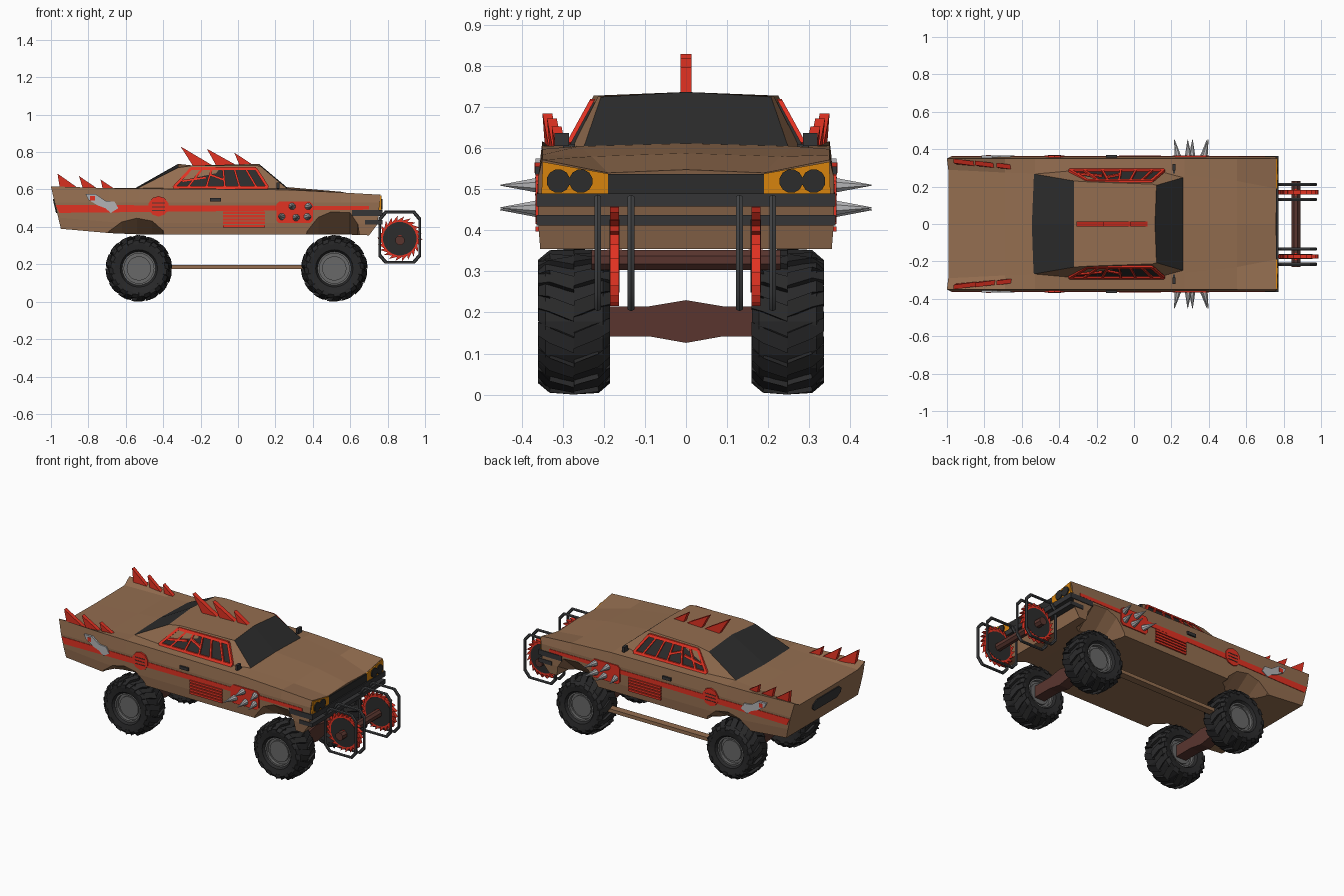
import bpy, bmesh, math
from mathutils import Vector

if "Cube" in bpy.data.objects:
    bpy.data.objects.remove(bpy.data.objects["Cube"])

def mat(name, r, g, b):
    m = bpy.data.materials.new(name)
    m.diffuse_color = (r, g, b, 1)
    m.use_nodes = True
    m.node_tree.nodes["Principled BSDF"].inputs["Base Color"].default_value = m.diffuse_color
    return m

BROWN = mat("brown_paint", .295, .155, .08)
RED = mat("red_paint", .76, .032, .016)
GLASS = mat("dark_glass", .025, .025, .025)
RUBBER = mat("rubber", .022, .022, .023)
TRIM = mat("dark_metal", .035, .035, .037)
TUBE = mat("tube_grey", .055, .057, .06)
STEEL = mat("steel", .45, .45, .46)
HUB = mat("hub_grey", .14, .14, .14)
ORANGE = mat("orange_lamp", .68, .23, .004)
MAROON = mat("maroon_chassis", .1, .036, .028)

def loft(bm, rings, wrap=False):
    """Skin a list of equal-length point rings; returns the new faces."""
    vs = [[bm.verts.new(p) for p in r] for r in rings]
    n, k, out = len(rings[0]), len(rings), []
    for i in range(k if wrap else k - 1):
        a, b = vs[i], vs[(i + 1) % k]
        out += [bm.faces.new((a[j], a[(j + 1) % n], b[(j + 1) % n], b[j])) for j in range(n)]
    if not wrap:
        out += [bm.faces.new(vs[0][::-1]), bm.faces.new(vs[-1])]
    return out

def finish(name, bm, *mats, smooth=0):
    bmesh.ops.recalc_face_normals(bm, faces=bm.faces)
    me = bpy.data.meshes.new(name)
    bm.to_mesh(me)
    bm.free()
    for m in mats:
        me.materials.append(m)
    ob = bpy.data.objects.new(name, me)
    bpy.context.collection.objects.link(ob)
    bpy.ops.object.select_all(action='DESELECT')
    bpy.context.view_layer.objects.active = ob
    ob.select_set(True)
    if smooth:
        bpy.ops.object.shade_smooth_by_angle(angle=math.radians(smooth))
    return ob

def sides(name, polys, m, y0, y1, lean=lambda x, z: 0):
    """Extrude (x, z) outlines in y on both sides of the car."""
    bm = bmesh.new()
    for s in (1, -1):
        for p in polys:
            loft(bm, [[(x, s * (y + lean(x, z)), z) for x, z in p] for y in (y0, y1)])
    return finish(name, bm, m)

def along_x(bm, pts, x0, x1):
    """Extrude a (y, z) outline along x."""
    return loft(bm, [[(x0, y, z) for y, z in pts], [(x1, y, z) for y, z in pts]])

def rect(x0, x1, z0, z1):
    return [(x0, z0), (x1, z0), (x1, z1), (x0, z1)]

def bar(x0, z0, x1, z1, w=.011):
    d = Vector((x1 - x0, z1 - z0)).normalized() * w / 2
    return [(x0 - d.y, z0 + d.x), (x0 + d.y, z0 - d.x), (x1 + d.y, z1 - d.x), (x1 - d.y, z1 + d.x)]

def disc(cx, cz, r, n):
    return [(cx + r * math.cos(t), cz + r * math.sin(t))
            for t in ((i + .5) * math.tau / n for i in range(n))]

# --- body shell: lofted stations (x by height, bottom, shoulder, crease y/z, centre z)
rear_x = lambda z: -1 + (.615 - z) * .235
front_x = lambda z: .705 + (z - .36) * .75 if z < .42 else .75 + (z - .42) * .07
stations = [(rear_x, .39, .617, .29, .585, .582), (-.69, .367, .607, .275, .598, .60),
            (-.53, .36, .605, .27, .608, .61), (.27, .36, .598, .26, .605, .612),
            (.55, .36, .584, .23, .58, .588), (front_x, .355, .572, .19, .54, .548)]
rings = []
for fx, zb, zs, yc, zc, zm in stations:
    half = [(.355, zb), (.36, zb + .06), (.36, .53), (.35, zs), (yc, zc)]
    pts = half + [(0, zm)] + [(-y, z) for y, z in half[::-1]]
    rings.append([(fx(z) if callable(fx) else fx, y, z) for y, z in pts])
bm = bmesh.new()
loft(bm, rings)
body = finish("body_shell", bm, BROWN)
# wheel arches: hollows that slope down towards the inside
bm = bmesh.new()
for p in ([(-.71, .3), (-.69, .38), (-.62, .43), (-.54, .45), (-.46, .435), (-.40, .385), (-.385, .3)],
          [(.355, .3), (.37, .38), (.43, .455), (.5, .485), (.6, .48), (.64, .42), (.66, .3)]):
    for s in (1, -1):
        loft(bm, [[(x, s * .23, .3 + (z - .3) * .35) for x, z in p], [(x, s * .365, z) for x, z in p]])
arches = finish("arch_cutter", bm, BROWN)
arches.hide_render = True
mod = body.modifiers.new("arches", 'BOOLEAN')
mod.operation, mod.object, mod.solver = 'DIFFERENCE', arches, 'EXACT'
bpy.context.view_layer.objects.active = body
bpy.ops.object.modifier_apply(modifier=mod.name)
bpy.data.objects.remove(arches)

# --- cabin: base ring to roof ring, glass on the sloping front and rear faces
def ring(pts, zc):
    h = [Vector(p) for p in pts]
    front, rear = Vector((h[-1].x - .008, 0, zc)), Vector((h[0].x, 0, zc))
    return h + [front] + [Vector((p.x, -p.y, p.z)) for p in h[::-1]] + [rear]
base = ring([(-.55, .27, .6), (-.35, .288, .598), (.165, .28, .596), (.275, .252, .594)], .607)
roof = ring([(-.32, .23, .717), (-.24, .225, .728), (.1, .213, .728), (.12, .207, .725)], .737)
bm = bmesh.new()
loft(bm, [base, roof])
bmesh.ops.recalc_face_normals(bm, faces=bm.faces)
bm.normal_update()
for f in bm.faces:
    f.material_index = int(len(f.verts) == 4 and abs(f.normal.x) > .3 and f.normal.z > .3)
finish("cabin", bm, BROWN, GLASS)

# --- caged side windows
lean = lambda x, z: .287 - (z - .6) * .55
frame = [(-.345, .61), (-.25, .712), (.095, .712), (.16, .61)]
sides("side_windows", [frame], GLASS, -.015, .003, lean)
bars = [bar(*frame[i], *frame[(i + 1) % 4], .015) for i in range(4)]
bars += [bar(-.27, .61, -.19, .712), bar(-.17, .61, -.14, .712), bar(-.15, .68, -.07, .65),
         bar(-.07, .61, -.08, .712), bar(.01, .61, -.02, .712), bar(.1, .61, .04, .712),
         bar(-.3, .645, -.17, .665)]
sides("window_cage", bars, RED, 0, .012, lean)

# --- red side details
sides("side_stripe", [[(-.955, .475), (.3, .488), (.7, .492), (.7, .512), (-.975, .517)]], RED, .35, .363)
sides("round_vent", [disc(-.425, .51, .055, 10)], RED, .35, .366)
sides("round_vent_slits", [rect(-.46, -.39, z, z + .005) for z in (.485, .505, .525)], MAROON, .36, .368)
sides("louvres", [rect(-.08, .145, z, z + .013) for z in (.397, .415, .433, .451, .469)], RED, .35, .367)
sides("spike_panel", [[(.22, .42), (.385, .42), (.4, .435), (.4, .52), (.385, .535), (.22, .535),
                       (.205, .52), (.205, .435)]], RED, .35, .366)
bm = bmesh.new()
for s in (1, -1):
    for x, z in ((.235, .455), (.29, .51), (.31, .45), (.375, .51), (.37, .455)):
        r = disc(x, z, .02, 8)
        tip = disc(x + (x - .3) * .3, z, .001, 8)
        loft(bm, [[(a, s * .36, b) for a, b in r], [(a, s * .453, b) for a, b in tip]])
finish("side_spikes", bm, STEEL)

# --- grey rear-quarter ornament, door handles and mirrors
sides("rear_ornament", [[(-.80, .545), (-.815, .575), (-.76, .575), (-.71, .54), (-.66, .535), (-.64, .50),
                         (-.68, .475), (-.71, .50), (-.75, .515)]], STEEL, .35, .367)
sides("ornament_patch", [rect(-.79, -.765, .54, .565)], RED, .36, .369)
sides("door_handles", [rect(-.15, -.09, .536, .555)], TRIM, .35, .368)
sides("mirrors", [rect(.205, .222, .605, .637)], TRIM, .285, .32)
sides("mirror_stalks", [rect(.208, .218, .595, .61)], TRIM, .27, .3)

# --- swept-back thorns on the fins and the roof
sides("fin_thorns", [[(-.965, .685), (-.95, .59), (-.83, .59)], [(-.85, .672), (-.825, .59), (-.73, .59)],
                     [(-.735, .653), (-.72, .59), (-.64, .59)]], RED, -.012, .012,
      lambda x, z: .335 - (x + .965) * .09 + (z - .64) * .06)
bm = bmesh.new()
for p in ([(-.307, .83), (-.24, .725), (-.13, .725)], [(-.167, .818), (-.115, .725), (.0, .725)],
          [(-.02, .797), (.01, .725), (.09, .725)]):
    loft(bm, [[(x, y, z) for x, z in p] for y in (-.014, .014)])
finish("roof_thorns", bm, RED)

# --- front end: grille, lamps, bumpers
bm = bmesh.new()
along_x(bm, rect(-.19, .19, .488, .537), .74, .765)
finish("grille", bm, GLASS)
bm = bmesh.new()
lights = bmesh.new()
for s in (1, -1):
    along_x(bm, [(s * .19, .485), (s * .352, .485), (s * .349, .567), (s * .19, .538)], .74, .766)
    for y in (.256, .311):
        along_x(lights, disc(s * y, .52, .029, 12), .755, .772)
finish("lamp_panels", bm, ORANGE)
finish("headlights", lights, GLASS)
bm = bmesh.new()
for z0, z1, xs in ((.458, .49, .61), (.412, .437, .68)):
    along_x(bm, rect(-.364, .364, z0, z1), .735, .772)
    for s in (1, -1):
        along_x(bm, rect(s * .35, s * .364, z0, z1), xs, .75)
finish("front_bumper", bm, TRIM)
# rear panel, following the slanted tail
bm = bmesh.new()
oval = [(-.14, .50), (-.11, .475), (.11, .475), (.14, .50), (.14, .525), (.11, .55), (-.11, .55), (-.14, .525)]
loft(bm, [[(rear_x(z) + d, y, z) for y, z in oval] for d in (-.006, .01)])
finish("rear_panel", bm, TRIM)

# --- wheels: lathed tyre with chevron lugs, and a recessed hub
tyre, hub = bmesh.new(), bmesh.new()
R, CY = .178, -.0125
profile = [(.085, -.06), (.1, -.08), (.14, -.087), (.16, -.07), (.164, 0),
           (.16, .07), (.14, .087), (.1, .08), (.085, .06)]
for wx in (-.53, .515):
    for wy in (CY - .26, CY + .26):
        def pol(r, a, y):
            return (wx + r * math.cos(a), wy + y, R + r * math.sin(a))
        loft(tyre, [[pol(r, i * math.tau / 24, y) for r, y in profile] for i in range(24)], wrap=True)
        for i in range(14):
            for s in (1, -1):
                a = (i + (s > 0) * .15) * math.tau / 14
                foot = [(0, 0), (.22, 0), (.36, .06), (.44, .088), (.22, .088), (.14, .06)]
                rad = [.178, .178, .174, .15, .15, .174]
                loft(tyre, [[pol(.13, a + t, s * y) for t, y in foot],
                            [pol(r, a + t, s * y) for (t, y), r in zip(foot, rad)]])
        for r, w in ((.09, .045), (.065, .055)):
            loft(hub, [[pol(r, i * math.tau / 20, y) for i in range(20)] for y in (-w, w)])
        loft(hub, [[pol(r, i * math.tau / 20, y) for r, y in ((.08, -.066), (.09, -.066), (.09, .066), (.08, .066))]
                   for i in range(20)], wrap=True)
finish("tyres", tyre, RUBBER)
finish("wheel_hubs", hub, HUB)

# --- axles and side link bar
bm = bmesh.new()
for wx in (-.53, .515):
    along_x(bm, [(-.22, .142), (-.09, .142), (0, .126), (.09, .142), (.2, .142),
                 (.2, .215), (.09, .215), (0, .23), (-.09, .215), (-.22, .215)], wx - .035, wx + .035)
finish("axles", bm, MAROON)
bm = bmesh.new()
along_x(bm, rect(.225, .27, .174, .196), -.45, .44)
finish("side_link_bar", bm, BROWN)

# --- front saws with guards
SX, SZ = .865, .337
blade, teeth, caps = bmesh.new(), bmesh.new(), bmesh.new()
for y in (-.174, .17):
    saw = []
    for i in range(22):
        a = i * math.tau / 22
        saw += [(SX + r * math.cos(a + d), SZ + r * math.sin(a + d)) for r, d in ((.098, 0), (.122, -.06))]
    def slab(b, pts, w):
        loft(b, [[(x, y + d, z) for x, z in pts] for d in (-w, w)])
    slab(teeth, saw, .011)
    slab(blade, disc(SX, SZ, .09, 20), .0125)
    slab(caps, disc(SX, SZ, .018, 8), .018)
finish("saw_teeth", teeth, RED)
finish("saw_discs", blade, GLASS)
finish("saw_caps", caps, RED)
bm = bmesh.new()
loft(bm, [[(x, y, z) for x, z in disc(SX, .328, .026, 8)] for y in (-.23, .23)])
finish("saw_shaft", bm, MAROON)
bm = bmesh.new()
for y in (-.215, -.134, .13, .211):
    rings = []
    for sx, sz, px, pz in ((1, 1, 1, .72), (1, 1, .7, 1), (-1, 1, .7, 1), (-1, 1, 1, .72),
                           (-1, -1, 1, .72), (-1, -1, .7, 1), (1, -1, .7, 1), (1, -1, 1, .72)):
        c, o = Vector((SX + sx * px * .107, y, .345 + sz * pz * .134)), Vector((sx * px, 0, sz * pz)).normalized()
        rings.append([c + .0095 * (math.cos(t) * o + math.sin(t) * Vector((0, 1, 0)))
                      for t in (i * math.tau / 6 for i in range(6))])
    loft(bm, rings, wrap=True)
finish("saw_guards", bm, TUBE, smooth=40)
